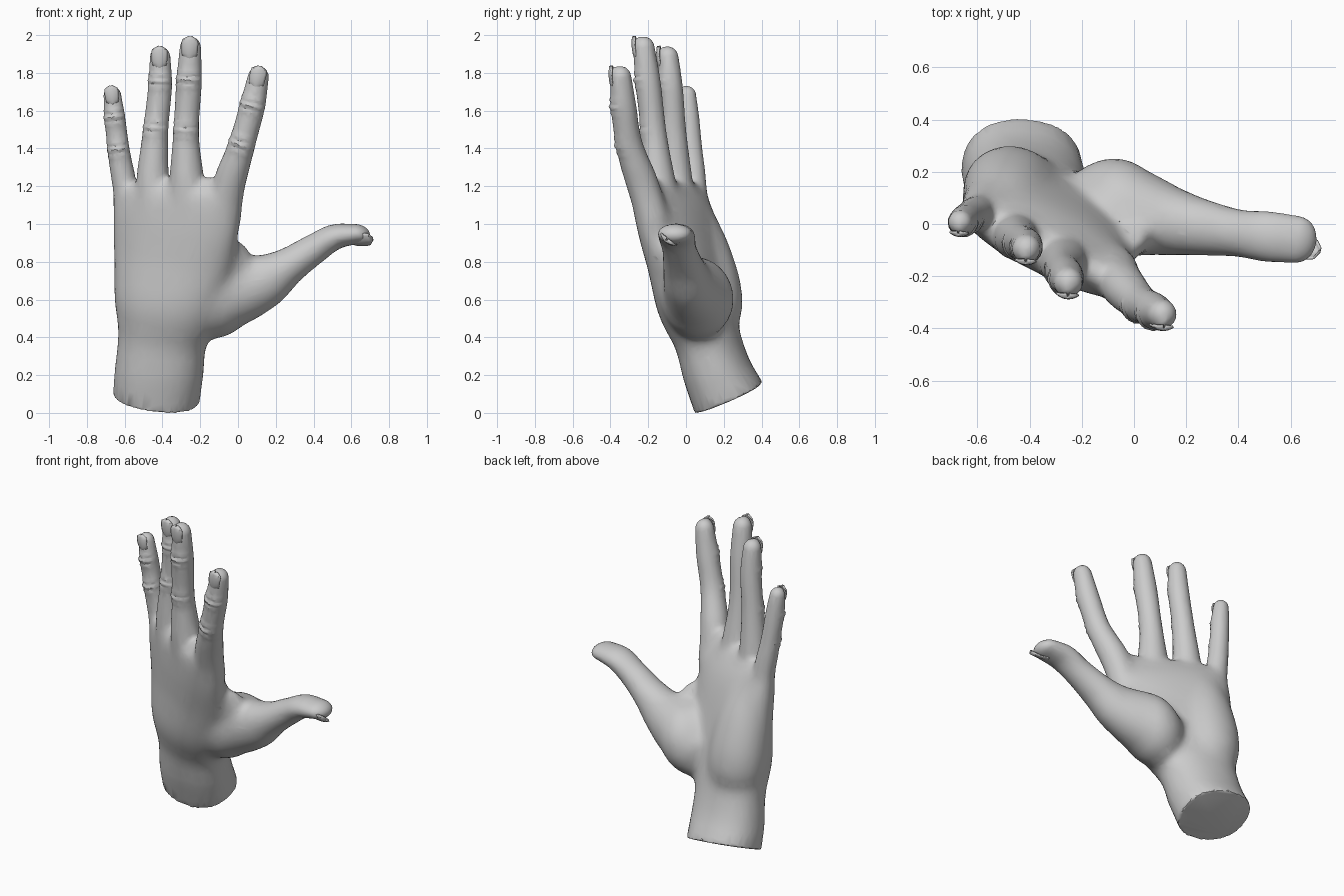
import bpy, bmesh, math
from mathutils import Vector, Matrix

if "Cube" in bpy.data.objects:
    bpy.data.objects.remove(bpy.data.objects["Cube"])

bm = bmesh.new()


def spline(pts, steps):
    """Catmull-Rom samples through tuples of any length."""
    P = [Vector(p) for p in pts]
    P = [P[0] * 2 - P[1]] + P + [P[-1] * 2 - P[-2]]
    out = []
    for i in range(1, len(P) - 2):
        a, b, c, d = P[i - 1:i + 3]
        for k in range(steps):
            t = k / steps
            out.append(0.5 * (2 * b + (c - a) * t + (2 * a - 5 * b + 4 * c - d) * t * t
                              + (3 * b - a - 3 * c + d) * t ** 3))
    return out + [P[-2]]


def loft(pts, steps=24, sides=32, power=1.0, joints=()):
    """Closed tube; each point is x, y, z, half width, half depth, yaw in degrees."""
    S = spline(pts, steps)
    rings = []
    for i, s in enumerate(S):
        tan = (S[min(i + 1, len(S) - 1)] - S[max(i - 1, 0)]).to_3d().normalized()
        yaw = math.radians(s[5])
        side = Vector((math.cos(yaw), math.sin(yaw), 0))
        side = (side - tan * tan.dot(side)).normalized()
        nrm = tan.cross(side)
        crease = 0
        for j in joints:
            d = s[2] - j
            crease += math.exp(-(d / 0.045) ** 2) * (0.005 + 0.007 * math.cos(d * math.tau / 0.035))
        ring = []
        for k in range(sides):
            a = math.tau * k / sides
            c, n = math.cos(a), math.sin(a)
            dc = math.copysign(abs(c) ** power, c)
            dn = math.copysign(abs(n) ** power, n)
            e = crease * max(0, 0.35 - n)
            ring.append(bm.verts.new(s.to_3d() + side * dc * (s[3] + e) + nrm * dn * (s[4] + e)))
        rings.append(ring)
    for r0, r1 in zip(rings, rings[1:]):
        for k in range(sides):
            m = (k + 1) % sides
            bm.faces.new((r0[k], r0[m], r1[m], r1[k]))
    bm.faces.new(rings[0][::-1])
    bm.faces.new(rings[-1])


def blob(centre, radii, direction=(0, 0, 1)):
    rot = Vector(direction).to_track_quat('Z', 'Y').to_matrix().to_4x4()
    m = Matrix.Translation(centre) @ rot @ Matrix.Diagonal((*radii, 1))
    bmesh.ops.create_uvsphere(bm, u_segments=24, v_segments=16, radius=1, matrix=m)


# Wrist and palm
loft([(-.432, .225, .08, .23, .195, -8), (-.418, .165, .22, .235, .18, -10),
      (-.4, .11, .4, .242, .17, -15), (-.375, .045, .58, .292, .18, -20),
      (-.345, -.002, .8, .337, .16, -24), (-.33, -.053, 1.0, .367, .138, -27),
      (-.33, -.09, 1.12, .365, .11, -28), (-.335, -.11, 1.2, .32, .08, -28)], power=0.9)
# Heel of the palm, thumb mound and web between thumb and index finger
loft([(-.47, .15, .38, .12, .1, -20), (-.46, .13, .5, .18, .165, -20), (-.47, .12, .65, .19, .175, -22),
      (-.48, .08, .85, .17, .155, -25), (-.5, .04, 1.02, .13, .12, -27)])
blob((-.08, .06, .61), (.2, .175, .23), (.5, -.1, 1))
blob((-.01, -.05, .76), (.09, .07, .16), (.15, -.2, 1))
# Thumb
loft([(-.2, .08, .55, .16, .15, 90), (0, .045, .645, .168, .18, 90), (.14, .01, .7, .135, .148, 90),
      (.27, -.015, .78, .107, .1, 90), (.4, -.035, .865, .09, .08, 90),
      (.51, -.048, .93, .096, .068, 90), (.63, -.06, .948, .09, .052, 90)])
blob((.625, -.06, .948), (.09, .052, .075), (1, -.15, -.15))
# Webbing between neighbouring fingers
for p in ((-.55, .0, 1.13), (-.36, -.095, 1.18), (-.15, -.185, 1.18)):
    blob(p, (.07, .06, .07))

# Fingers: path points x, y, z, radius, then crease heights
fingers = {
    'index': ([(-.07, -.165, 1.0, .09), (-.048, -.228, 1.2, .088), (.02, -.3, 1.42, .07),
               (.075, -.33, 1.62, .067), (.107, -.345, 1.775, .056)], (1.43, 1.63)),
    'middle': ([(-.26, -.1, 1.0, .11), (-.27, -.145, 1.2, .096), (-.275, -.17, 1.47, .068),
                (-.26, -.2, 1.74, .067), (-.252, -.222, 1.93, .057)], (1.5, 1.77)),
    'ring': ([(-.43, -.03, 1.0, .11), (-.452, -.05, 1.2, .09), (-.437, -.065, 1.48, .067),
              (-.413, -.08, 1.72, .063), (-.412, -.094, 1.88, .055)], (1.51, 1.76)),
    'little': ([(-.57, .05, 1.0, .09), (-.597, .045, 1.18, .07), (-.63, .03, 1.38, .058),
                (-.652, .015, 1.56, .055), (-.665, .007, 1.68, .047)], (1.4, 1.57)),
}
nails = []
for name, (path, joints) in fingers.items():
    loft([(*p, p[3], -15) for p in path], joints=joints)
    tip, prev, r = Vector(path[-1][:3]), Vector(path[-2][:3]), path[-1][3]
    d = (tip - prev).normalized()
    up = Vector((-.08, -1, 0))
    blob(tip, (r, r, r * 1.1), d)
    blob(tip + up * r * .28, (r * .78, r * .7, r * 1.1), d)
    nails.append((name, tip + up * r * 0.82, d, up, r * .7, r * 1.1))
nails.append(('thumb', Vector((.648, -.093, .914)), Vector((1, -.18, .02)),
              Vector((.1, -.6, -.7)), .047, .065))

me = bpy.data.meshes.new('hand')
bmesh.ops.recalc_face_normals(bm, faces=bm.faces)
bm.to_mesh(me)
bm.free()
hand = bpy.data.objects.new('hand', me)
bpy.context.collection.objects.link(hand)


def activate(ob):
    bpy.ops.object.select_all(action='DESELECT')
    ob.select_set(True)
    bpy.context.view_layer.objects.active = ob


# Fuse the parts into one skin
mod = hand.modifiers.new('fuse', 'REMESH')
mod.mode, mod.voxel_size = 'VOXEL', 0.01
activate(hand)
bpy.ops.object.convert(target='MESH')


def ramp(v, a, b):
    return max(0.0, min(1.0, (v - a) / (b - a)))


# Blend the palm strongly, the fingers, thumb and wrist only lightly
group = hand.vertex_groups.new(name='palm')
for v in hand.data.vertices:
    x, y, z = v.co
    w = ramp(z, .2, .35) * ramp(z, 1.28, 1.1) * ramp(x, .3, .12)
    if w > 0:
        group.add([v.index], w, 'REPLACE')
mod = hand.modifiers.new('blend', 'SMOOTH')
mod.factor, mod.iterations, mod.vertex_group = 0.5, 160, 'palm'
mod = hand.modifiers.new('soften', 'SMOOTH')
mod.factor, mod.iterations = 0.5, 3
mod = hand.modifiers.new('simplify', 'DECIMATE')
mod.ratio = 0.1
activate(hand)
bpy.ops.object.convert(target='MESH')
bpy.ops.object.shade_smooth_by_angle(angle=math.radians(30))

# Nails: curved plates on the back of each fingertip
for name, pos, along, up, w, h in nails:
    z = along.normalized()
    x = z.cross(up).normalized()
    y = x.cross(z)
    if y.dot(up) < 0:
        y = -y
    nb = bmesh.new()
    cols, rows = 8, 7
    grid = []
    for j in range(rows + 1):
        v = j / rows * 2 - 1
        half = w * (1 - abs(v) ** 4) ** 0.5 * (0.9 + .1 * v) + w * 0.15
        row = []
        for i in range(cols + 1):
            u = i / cols * 2 - 1
            lift = 0.014 - 0.4 * w * u * u - 0.008 * v * v
            row.append(nb.verts.new(pos + x * half * u + z * h * v + y * lift))
        grid.append(row)
    for j in range(rows):
        for i in range(cols):
            nb.faces.new((grid[j][i], grid[j][i + 1], grid[j + 1][i + 1], grid[j + 1][i]))
    bmesh.ops.recalc_face_normals(nb, faces=nb.faces)
    nm = bpy.data.meshes.new(name + '_nail')
    nb.to_mesh(nm)
    nb.free()
    nail = bpy.data.objects.new(name + '_nail', nm)
    bpy.context.collection.objects.link(nail)
    s = nail.modifiers.new('thickness', 'SOLIDIFY')
    s.thickness, s.offset = 0.008, 0
    activate(nail)
    bpy.ops.object.shade_smooth_by_angle(angle=math.radians(35))
